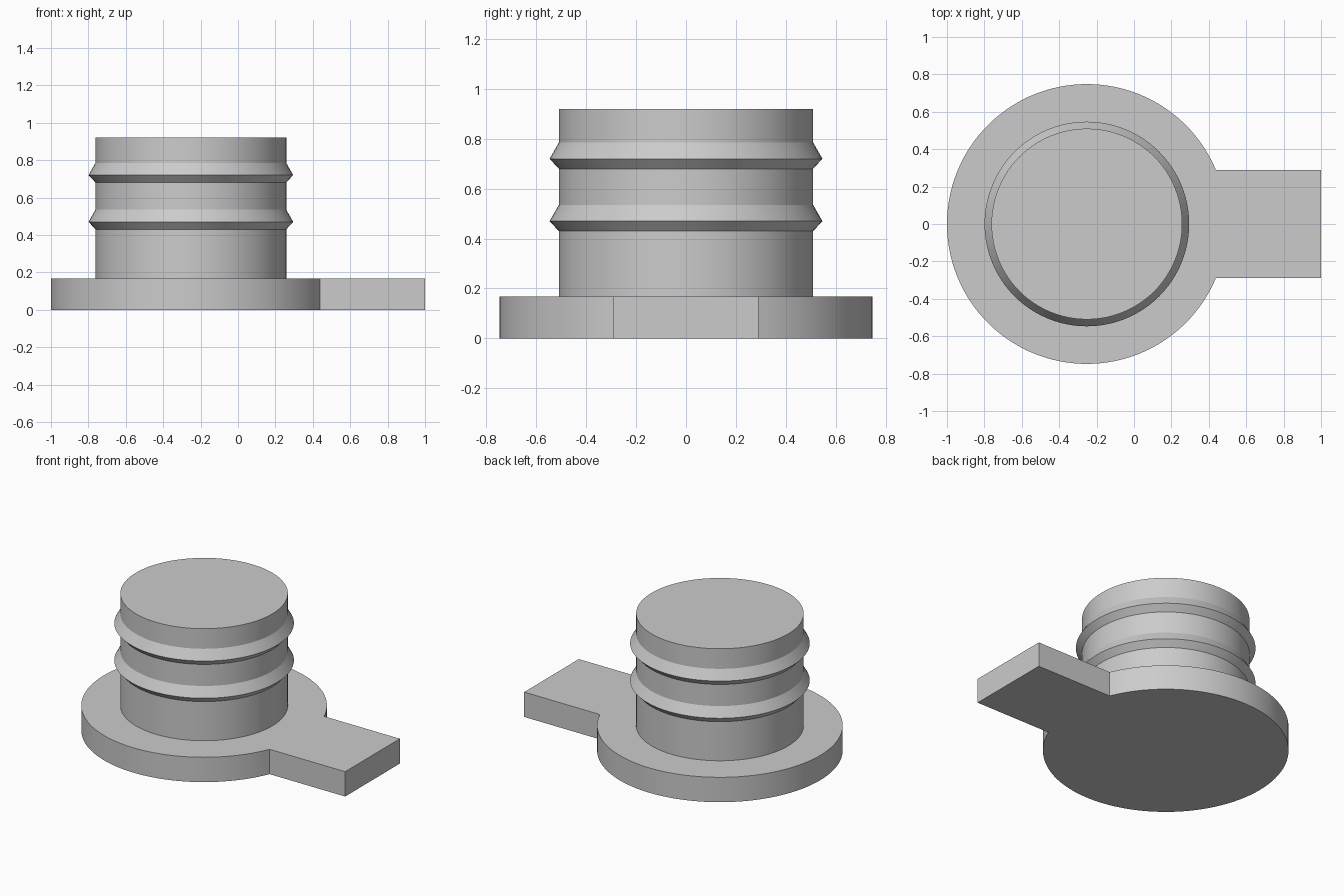
import bpy
import bmesh
from math import asin, cos, sin, pi, radians

cube = bpy.data.objects.get("Cube")
if cube:
    bpy.data.objects.remove(cube, do_unlink=True)

CENTRE_X = -0.252
FLANGE_R = 0.748
FLANGE_H = 0.167
TAB_HALF = 0.29
PLUG_R = 0.51
RIB_R = 0.547
TOP_Z = 0.92
SEGMENTS = 96

grey = bpy.data.materials.new("plain_grey")
grey.use_nodes = True
colour = (0.6, 0.6, 0.6, 1)
grey.diffuse_color = colour
grey.node_tree.nodes["Principled BSDF"].inputs["Base Color"].default_value = colour


def finish(name, bm):
    """Turn a bmesh into a smooth-shaded object with sharp edges kept."""
    bmesh.ops.recalc_face_normals(bm, faces=bm.faces)
    mesh = bpy.data.meshes.new(name)
    bm.to_mesh(mesh)
    bm.free()
    mesh.materials.append(grey)
    obj = bpy.data.objects.new(name, mesh)
    bpy.context.collection.objects.link(obj)
    bpy.ops.object.select_all(action="DESELECT")
    obj.select_set(True)
    bpy.context.view_layer.objects.active = obj
    bpy.ops.object.shade_smooth_by_angle(angle=radians(20))
    return obj


# Flange disc with pull tab: one outline, extruded upwards
start = asin(TAB_HALF / FLANGE_R)
sweep = 2 * (pi - start)
outline = [(1, -TAB_HALF), (1, TAB_HALF)]
for i in range(SEGMENTS + 1):
    a = start + sweep * i / SEGMENTS
    outline.append((CENTRE_X + FLANGE_R * cos(a), FLANGE_R * sin(a)))
bm = bmesh.new()
base = bm.faces.new([bm.verts.new((x, y, 0)) for x, y in outline])
raised = bmesh.ops.extrude_face_region(bm, geom=[base], use_keep_orig=True)
for v in raised["geom"]:
    if isinstance(v, bmesh.types.BMVert):
        v.co.z = FLANGE_H
finish("flange_with_tab", bm)

# Plug with two retaining ribs: stacked rings, capped on top
profile = [(PLUG_R, FLANGE_H)]
for rib_z in (0.47, 0.72):
    profile += [(PLUG_R, rib_z - 0.04), (RIB_R, rib_z), (PLUG_R, rib_z + 0.065)]
profile.append((PLUG_R, TOP_Z))
bm = bmesh.new()
rings = []
for r, z in profile:
    angles = [2 * pi * i / SEGMENTS for i in range(SEGMENTS)]
    rings.append([bm.verts.new((CENTRE_X + r * cos(a), r * sin(a), z)) for a in angles])
for low, high in zip(rings, rings[1:]):
    for i in range(SEGMENTS):
        j = (i + 1) % SEGMENTS
        bm.faces.new((low[i], low[j], high[j], high[i]))
bm.faces.new(rings[-1])
finish("ribbed_plug", bm)
